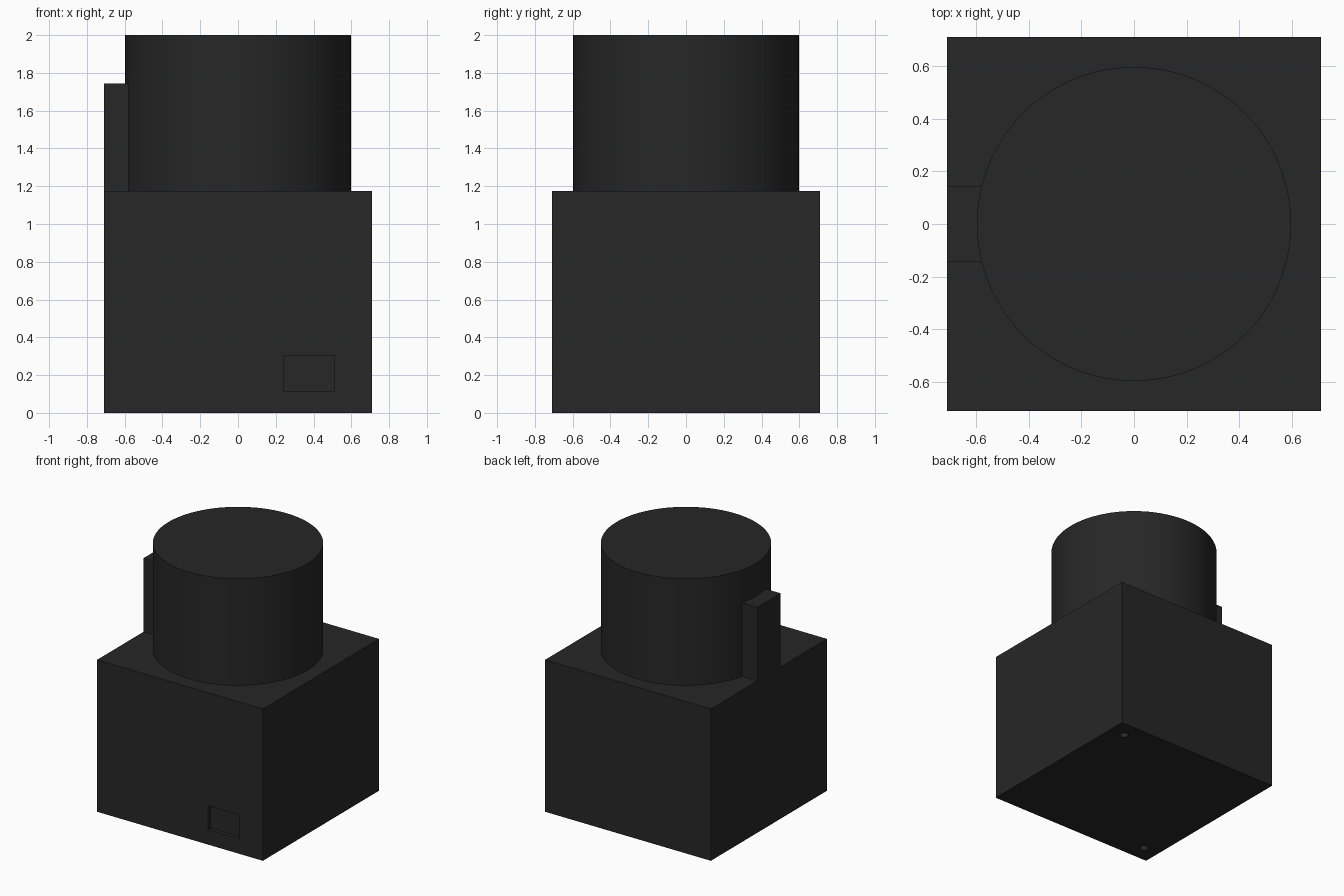
import bpy
import math

if "Cube" in bpy.data.objects:
    bpy.data.objects.remove(bpy.data.objects["Cube"])

HALF, BASE_H, RADIUS, TOP = 0.71, 1.175, 0.597, 2.0


def box(name, lo, hi):
    centre = [(a + b) / 2 for a, b in zip(lo, hi)]
    bpy.ops.mesh.primitive_cube_add(size=1, location=centre)
    ob = bpy.context.object
    ob.name = name
    ob.scale = [b - a for a, b in zip(lo, hi)]
    bpy.ops.object.transform_apply(location=True, rotation=False, scale=True)
    return ob


def cylinder(name, x, y, z0, z1, r, sides):
    bpy.ops.mesh.primitive_cylinder_add(vertices=sides, radius=r, depth=z1 - z0,
                                        location=(x, y, (z0 + z1) / 2))
    ob = bpy.context.object
    ob.name = name
    return ob


def combine(target, other, operation):
    mod = target.modifiers.new(other.name, 'BOOLEAN')
    mod.operation = operation
    mod.solver = 'EXACT'
    mod.object = other
    bpy.context.view_layer.objects.active = target
    bpy.ops.object.modifier_apply(modifier=mod.name)
    bpy.data.objects.remove(other, do_unlink=True)


# Square housing
housing = box("housing", (-HALF, -HALF, 0), (HALF, HALF, BASE_H))

# Round upper drum and the upright tab joining it to the left face
combine(housing, cylinder("drum", 0, 0, BASE_H - 0.1, TOP, RADIUS, 128), 'UNION')
combine(housing, box("side_tab", (-HALF, -0.142, BASE_H - 0.1), (-0.45, 0.142, 1.745)), 'UNION')

# Shallow rectangular socket in the front
combine(housing, box("socket_cutter", (0.24, -HALF - 0.1, 0.115), (0.51, -HALF + 0.03, 0.30)), 'DIFFERENCE')

# Two screw holes on a diagonal of the underside
for s in (-1, 1):
    combine(housing, cylinder("screw_hole_cutter", 0.58 * s, 0.58 * s, -0.1, 0.1, 0.03, 32), 'DIFFERENCE')

# Black finish
black = bpy.data.materials.new("black")
black.diffuse_color = (0.02, 0.02, 0.02, 1)
black.use_nodes = True
black.node_tree.nodes["Principled BSDF"].inputs["Base Color"].default_value = black.diffuse_color
housing.data.materials.clear()
housing.data.materials.append(black)

bpy.ops.object.select_all(action='DESELECT')
housing.select_set(True)
bpy.context.view_layer.objects.active = housing
bpy.ops.object.shade_smooth_by_angle(angle=math.radians(30))
